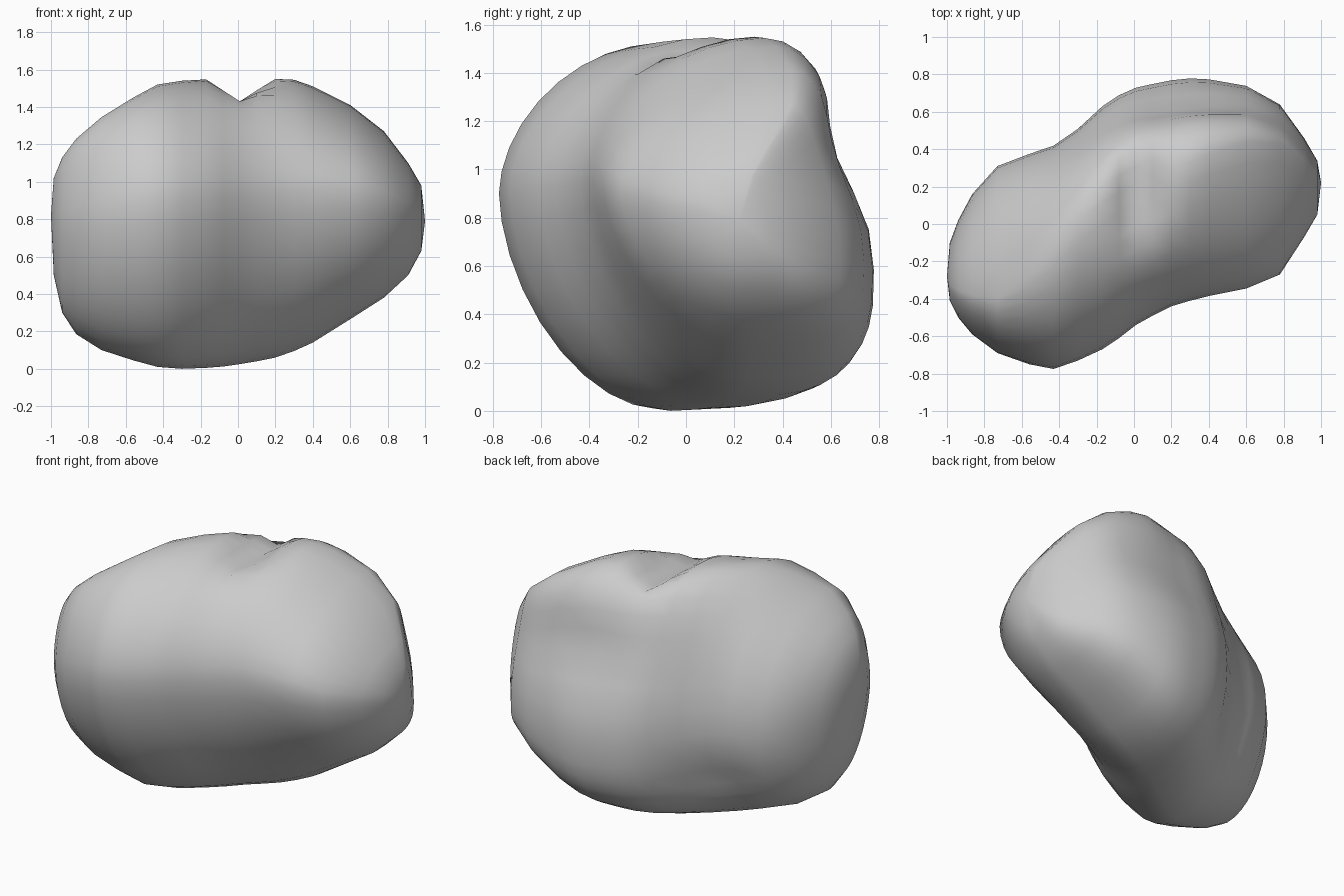
import bpy, bmesh
from math import sin, cos, pi, exp

if "Cube" in bpy.data.objects:
    bpy.data.objects.remove(bpy.data.objects["Cube"])

# Stations along x: x, bottom z, top z, front y, back y
STATIONS = [
    (-0.985, .50, 1.02, -.41, -.10), (-0.94, .30, 1.13, -.50, .02),
    (-0.865, .185, 1.23, -.59, .16), (-0.73, .10, 1.345, -.69, .31),
    (-0.56, .045, 1.45, -.75, .375), (-0.43, .01, 1.52, -.775, .42),
    (-0.30, .0, 1.54, -.73, .51), (-0.17, .005, 1.55, -.67, .63),
    (-0.08, .012, 1.55, -.61, .69), (0.01, .025, 1.55, -.54, .73),
    (0.10, .04, 1.55, -.49, .75), (0.20, .06, 1.55, -.44, .77),
    (0.30, .095, 1.545, -.41, .78), (0.40, .14, 1.51, -.385, .775),
    (0.60, .265, 1.41, -.345, .74), (0.78, .38, 1.27, -.27, .64),
    (0.91, .50, 1.10, -.07, .46), (0.98, .63, .98, .05, .34),
]
LEFT_TIP, RIGHT_TIP = (-1.0, -.28, .82), (1.0, .22, .79)
SIDES = 36


def ring(x, zb, zt, yf, yb):
    """Section from four superelliptical quarters, front high and back low."""
    t = (x + 1) / 2
    h, w = zt - zb, yb - yf
    # crest swings forward on the left lobe and backward on the right
    crest = .60 - .8 * min(max(-.35 - x, 0), .4) + .35 * min(max(x - .25, 0), .5)
    y_top, y_bot = yf + w * crest, yf + w * (.52 + .05 * t)
    z_front, z_back = zb + h * .59, zb + h * (.50 - .25 * t)
    pts = []
    for i in range(SIDES):
        a = 2 * pi * i / SIDES
        c, s = cos(a), sin(a)
        # bevelled front, full low back
        if c < 0:
            e = 1.1 if s >= 0 else 1.16
        else:
            e = 1.0 if s >= 0 else max(.68, 1 - .5 * t)
        y_mid = y_top if s >= 0 else y_bot
        y_side, z_mid = (yb, z_back) if c >= 0 else (yf, z_front)
        y = y_mid + (y_side - y_mid) * abs(c) ** e
        z = z_mid + ((zt if s >= 0 else zb) - z_mid) * abs(s) ** e
        if c > 0:  # hollow in the upper back and dimple low on the back left
            y -= .11 * c ** .5 * exp(-((z - 1.1) / .25) ** 2) * exp(-((x - .3) / .5) ** 2)
            y -= .06 * c * exp(-((z - .33) / .15) ** 2) * exp(-((x + .45) / .2) ** 2)
        # notch across the crown, running back to front and slightly diagonal
        d = abs(x - .01 + .5 * (y - .27))
        z = min(z, 1.43 + .65 * abs(x - .01), 1.455 + .6 * d)
        pts.append((x, y, z))
    return pts


# Lobed bean body
bm = bmesh.new()
rings = [[bm.verts.new(p) for p in ring(*s)] for s in STATIONS]
for a, b in zip(rings, rings[1:]):
    for i in range(SIDES):
        j = (i + 1) % SIDES
        bm.faces.new((a[i], a[j], b[j], b[i]))
for tip, r in ((LEFT_TIP, rings[0]), (RIGHT_TIP, rings[-1])):
    v = bm.verts.new(tip)
    for i in range(SIDES):
        bm.faces.new((v, r[i], r[(i + 1) % SIDES]))
bmesh.ops.recalc_face_normals(bm, faces=bm.faces)
mesh = bpy.data.meshes.new("bean_body")
bm.to_mesh(mesh)
bm.free()
body = bpy.data.objects.new("bean_body", mesh)
bpy.context.collection.objects.link(body)
for p in mesh.polygons:
    p.use_smooth = True
